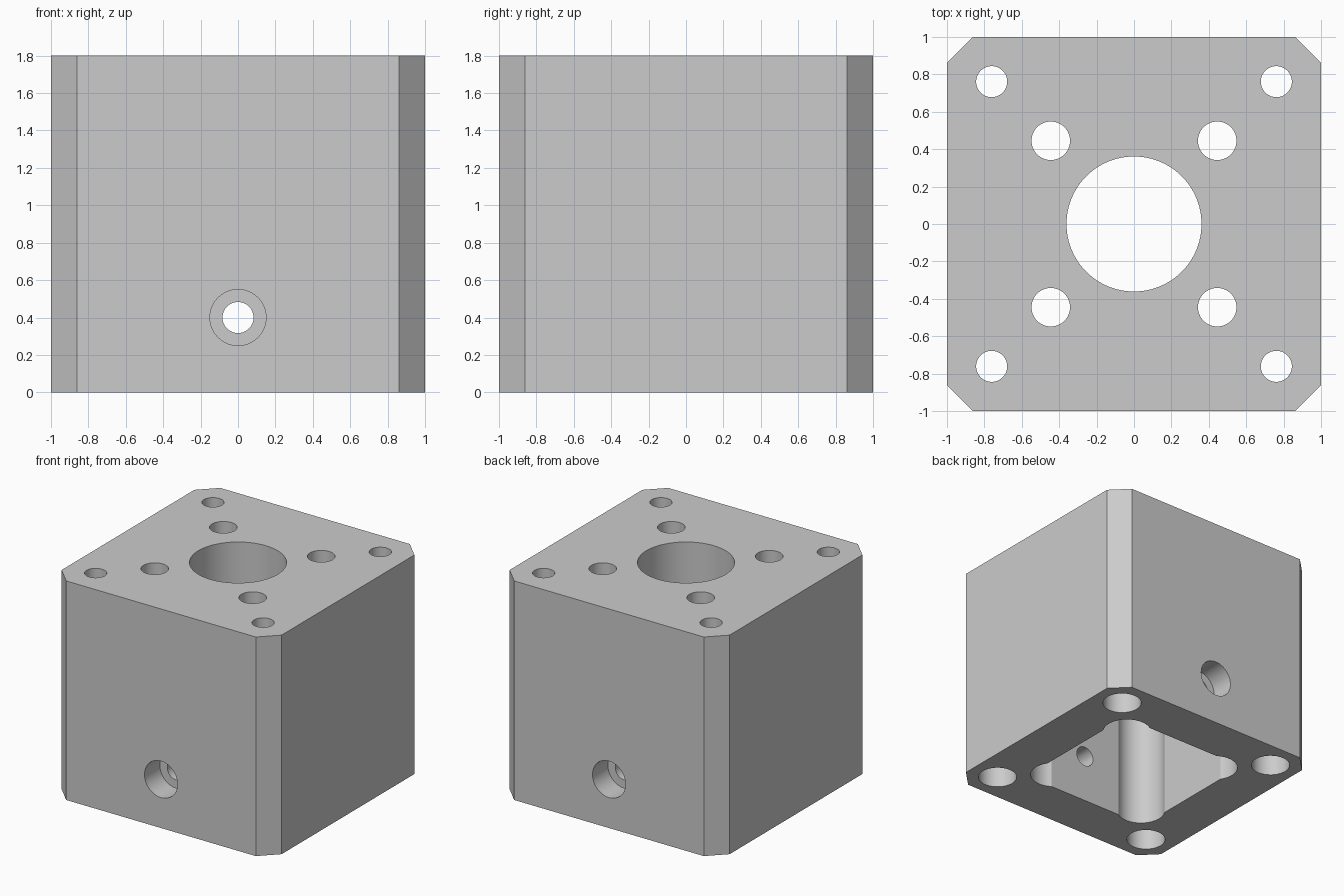
import bpy, bmesh
from math import pi, cos, sin, acos
from mathutils import Matrix

default = bpy.data.objects.get("Cube")
if default:
    bpy.data.objects.remove(default, do_unlink=True)

HEIGHT = 1.8
CAVITY_TOP = 1.4
OVER = 0.1  # how far cutters poke out of the block

grey = bpy.data.materials.new("machined_grey")
grey.use_nodes = True
colour = (0.6, 0.6, 0.6, 1)
grey.diffuse_color = colour
grey.node_tree.nodes["Principled BSDF"].inputs["Base Color"].default_value = colour


def prism(name, outline, low, high, matrix=Matrix()):
    """Extrude a counter-clockwise outline from low to high."""
    bm = bmesh.new()
    face = bm.faces.new([bm.verts.new((x, y, low)) for x, y in outline])
    top = bmesh.ops.extrude_face_region(bm, geom=[face])["geom"]
    verts = [v for v in top if isinstance(v, bmesh.types.BMVert)]
    bmesh.ops.translate(bm, verts=verts, vec=(0, 0, high - low))
    bmesh.ops.recalc_face_normals(bm, faces=bm.faces[:])
    bm.transform(matrix)
    mesh = bpy.data.meshes.new(name)
    bm.to_mesh(mesh)
    bm.free()
    mesh.materials.append(grey)
    obj = bpy.data.objects.new(name, mesh)
    bpy.context.collection.objects.link(obj)
    return obj


def arc(cx, cy, radius, start, end, steps):
    return [(cx + radius * cos(start + (end - start) * i / steps),
             cy + radius * sin(start + (end - start) * i / steps))
            for i in range(steps + 1)]


def circle(radius, x=0, y=0, steps=48):
    return arc(x, y, radius, 0, 2 * pi, steps)[:-1]


# Block with chamfered vertical edges
half, flat = 1.0, 0.862
outline = []
for q in range(4):
    c, s = round(cos(q * pi / 2)), round(sin(q * pi / 2))
    for x, y in ((half, flat), (flat, half)):
        outline.append((x * c - y * s, x * s + y * c))
block = prism("mounting_block", outline, 0, HEIGHT)

# Square cavity, open below, with round screw-head clearance in its corners
wall, screw, clearance = 0.6, 0.445, 0.186
spread = acos((wall - screw) / clearance)
outline = []
for q in range(4):
    c, s = round(cos(q * pi / 2)), round(sin(q * pi / 2))
    for x, y in arc(screw, screw, clearance, -spread, pi / 2 + spread, 24):
        if max(x, y) >= wall - 0.0001 or min(x, y) > screw - clearance:
            outline.append((x * c - y * s, x * s + y * c))
cutters = [prism("cavity_cutter", outline, -OVER, CAVITY_TOP)]

# Central bore through the top plate
cutters.append(prism("bore_cutter", circle(0.361, steps=96),
                     CAVITY_TOP - OVER, HEIGHT + OVER))

# Inner screw holes, and counterbored corner holes
for sx in (-1, 1):
    for sy in (-1, 1):
        cutters.append(prism("screw_cutter", circle(0.103, sx * screw, sy * screw),
                             CAVITY_TOP - OVER, HEIGHT + OVER))
        x, y = sx * 0.761, sy * 0.761
        cutters.append(prism("corner_hole_cutter", circle(0.083, x, y),
                             -OVER, HEIGHT + OVER))
        cutters.append(prism("corner_counterbore_cutter", circle(0.15, x, y),
                             -OVER, 0.3))

# Counterbored cross holes in the front and back walls
for side in (-1, 1):
    turn = Matrix.Translation((0, 0, 0.4)) @ Matrix.Rotation(-side * pi / 2, 4, "X")
    cutters.append(prism("cross_hole_cutter", circle(0.083), wall - OVER, half + OVER, turn))
    cutters.append(prism("cross_counterbore_cutter", circle(0.15), half - 0.2, half + OVER, turn))

# Cut every opening, then drop the cutters
bpy.ops.object.select_all(action="DESELECT")
bpy.context.view_layer.objects.active = block
block.select_set(True)
for cutter in cutters:
    cutter.hide_render = True
    cut = block.modifiers.new("cut", "BOOLEAN")
    cut.operation = "DIFFERENCE"
    cut.solver = "EXACT"
    cut.object = cutter
    bpy.ops.object.modifier_apply(modifier=cut.name)
    bpy.data.objects.remove(cutter, do_unlink=True)

bpy.ops.object.shade_smooth_by_angle(angle=pi / 6)
